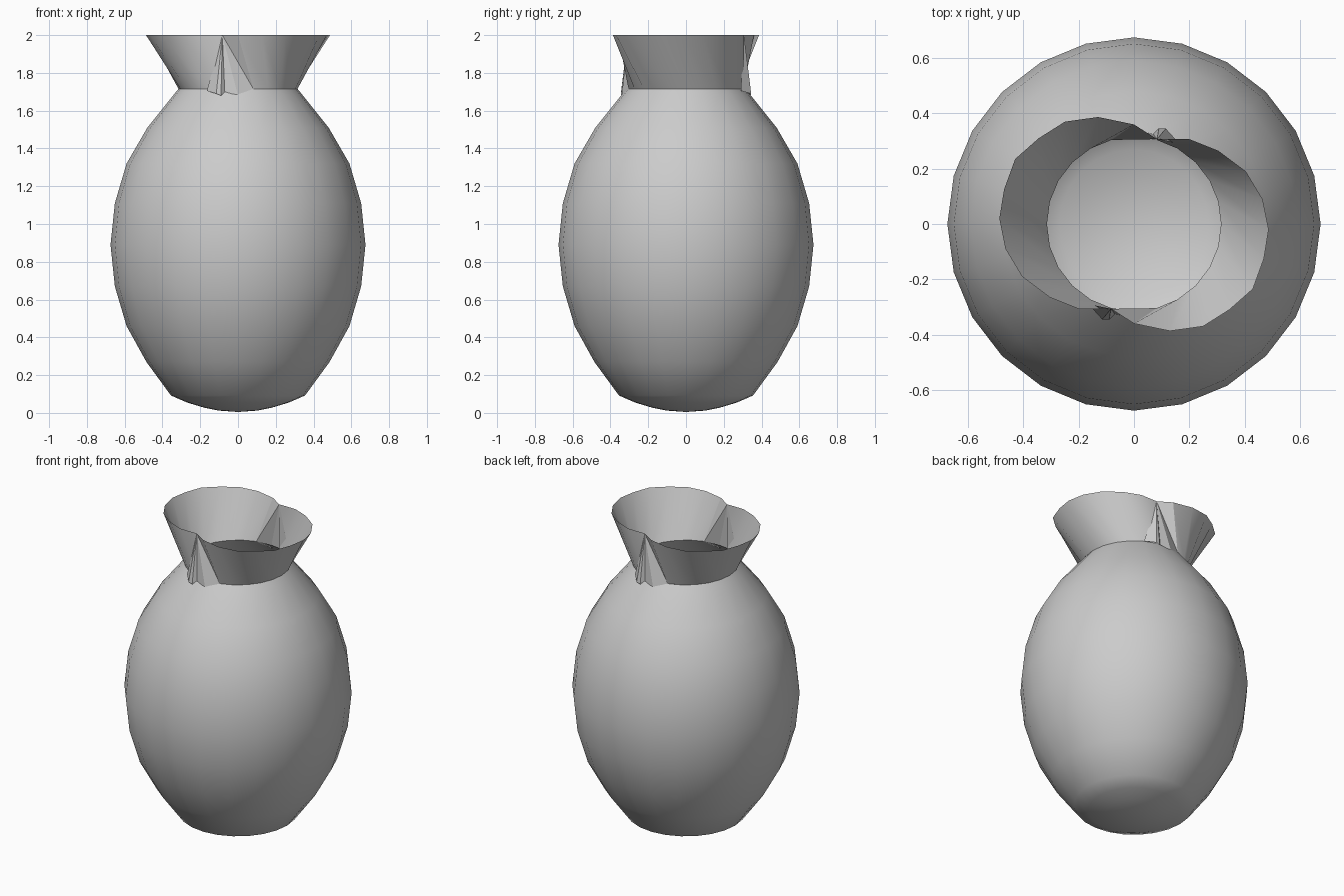
import bpy, bmesh, math
from mathutils import Vector

if "Cube" in bpy.data.objects:
    bpy.data.objects.remove(bpy.data.objects["Cube"])

SEG = 24
clay = bpy.data.materials.new("grey clay")
clay.diffuse_color = (0.6, 0.6, 0.6, 1)
clay.use_nodes = True
clay.node_tree.nodes["Principled BSDF"].inputs["Base Color"].default_value = clay.diffuse_color


def finish(bm, name, angle):
    mesh = bpy.data.meshes.new(name)
    bm.to_mesh(mesh)
    bm.free()
    mesh.materials.append(clay)
    obj = bpy.data.objects.new(name, mesh)
    bpy.context.collection.objects.link(obj)
    bpy.ops.object.select_all(action='DESELECT')
    bpy.context.view_layer.objects.active = obj
    obj.select_set(True)
    bpy.ops.object.shade_smooth_by_angle(angle=math.radians(angle))
    return obj


def ring_point(i, r, z):
    """Point i of a ring, counted from the front towards the right."""
    a = 2 * math.pi * i / SEG
    return Vector((r * math.sin(a), -r * math.cos(a), z))


# Egg-shaped body with a rounded base and an open top
profile = [(0.10, 0.012), (0.18, 0.028), (0.27, 0.055), (0.355, 0.092),
           (0.485, 0.27), (0.59, 0.46), (0.652, 0.67), (0.675, 0.89),
           (0.652, 1.11), (0.59, 1.32), (0.48, 1.51), (0.34, 1.685),
           (0.315, 1.715)]
bm = bmesh.new()
rings = [[bm.verts.new(ring_point(i, r, z)) for i in range(SEG)] for r, z in profile]
pole = bm.verts.new((0, 0, 0.005))
for i in range(SEG):
    j = (i + 1) % SEG
    bm.faces.new((pole, rings[0][j], rings[0][i]))
    for low, high in zip(rings, rings[1:]):
        bm.faces.new((low[i], low[j], high[j], high[i]))
finish(bm, "vase_body", 42)

# Flared collar, one half: rim from the front pinch round to the back pinch
rim_half = [(-0.083, -0.307), (0, -0.36), (0.13, -0.387), (0.25, -0.37),
            (0.345, -0.31), (0.43, -0.235), (0.47, -0.125), (0.487, -0.02),
            (0.465, 0.09), (0.405, 0.19), (0.305, 0.265), (0.2, 0.307),
            (0.083, 0.307)]
# Folded pleats hanging below the front pinch
pleats = [(-0.165, -0.29, 1.705), (-0.115, -0.345, 1.69), (-0.09, -0.345, 1.68),
          (-0.07, -0.325, 1.70), (0, -0.34, 1.68), (0.0815, -0.304, 1.715)]

bm = bmesh.new()
for turn in (1, -1):
    def put(p):
        return bm.verts.new((p[0] * turn, p[1] * turn, p[2]))
    rim = [put((x, y, 2.0)) for x, y in rim_half]
    neck = [put(ring_point(i, 0.315, 1.715)) for i in range(1, 12)]
    bm.faces.new((rim[0], neck[0], rim[1]))
    for k in range(10):
        bm.faces.new((rim[k + 1], neck[k], neck[k + 1], rim[k + 2]))
    bm.faces.new((rim[11], neck[10], rim[12]))
    start = put(ring_point(-1, 0.315, 1.715))
    fold = [start] + [put(p) for p in pleats]
    for a, b in zip(fold, fold[1:]):
        bm.faces.new((rim[0], a, b))
bmesh.ops.remove_doubles(bm, verts=bm.verts, dist=0.002)
finish(bm, "flared_collar", 30)
